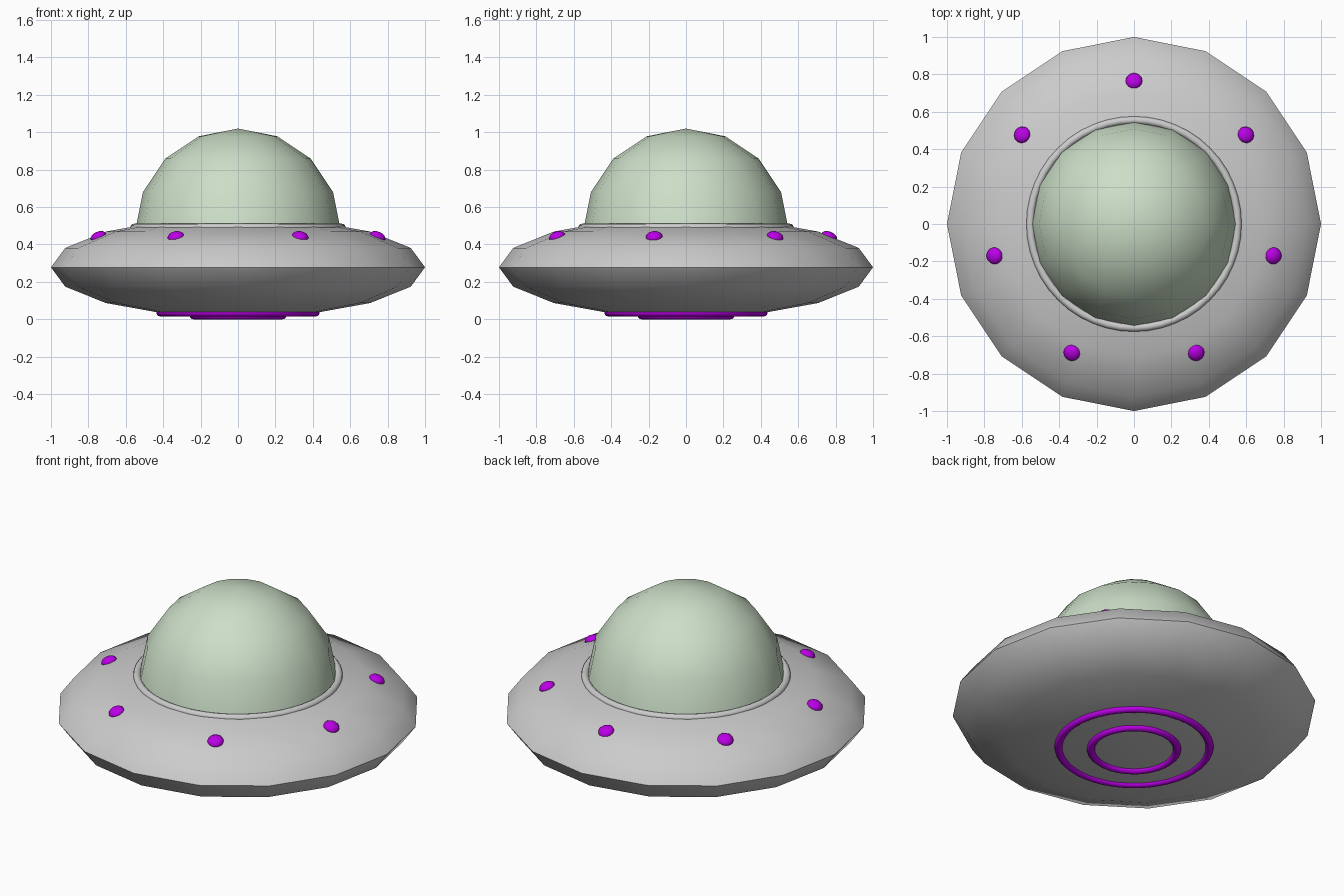
import bpy, bmesh
from math import cos, sin, pi, radians

if "Cube" in bpy.data.objects:
    bpy.data.objects.remove(bpy.data.objects["Cube"])


def material(name, rgb):
    m = bpy.data.materials.new(name)
    m.diffuse_color = (*rgb, 1)
    m.use_nodes = True
    m.node_tree.nodes["Principled BSDF"].inputs["Base Color"].default_value = m.diffuse_color
    return m


purple = material("purple", (0.5, 0.0, 0.8))
pale_green = material("pale_green", (0.6, 0.73, 0.57))


def finish(name, mat=None, angle=40):
    ob = bpy.context.object
    ob.name = name
    if mat:
        ob.data.materials.append(mat)
    bpy.ops.object.shade_smooth_by_angle(angle=radians(angle))
    return ob


def ball(name, loc, scale, mat=None, rot=(0, 0, 0), angle=40):
    bpy.ops.mesh.primitive_uv_sphere_add(segments=16, ring_count=8, radius=1,
                                         location=loc, rotation=rot)
    bpy.context.object.scale = scale
    bpy.ops.object.transform_apply(location=False, rotation=False, scale=True)
    return finish(name, mat, angle)


def ring(name, radius, tube, z, mat=None):
    bpy.ops.mesh.primitive_torus_add(major_segments=48, minor_segments=12,
                                     major_radius=radius, minor_radius=tube,
                                     location=(0, 0, z))
    return finish(name, mat, 60)


# Saucer hull: squashed 16-sided sphere with a sharp equator
ball("saucer_hull", (0, 0, 0.278), (1, 1, 0.27))

# Glass dome: upper half of a sphere
dome = ball("dome", (0, 0, 0.47), (0.55, 0.55, 0.55), pale_green)
bm = bmesh.new()
bm.from_mesh(dome.data)
bmesh.ops.delete(bm, geom=[v for v in bm.verts if v.co.z < -0.01], context='VERTS')
bm.to_mesh(dome.data)
bm.free()

# Rim around the dome
ring("dome_rim", 0.555, 0.021, 0.49)

# Purple rings under the hull
ring("outer_belly_ring", 0.415, 0.022, 0.037, purple)
ring("inner_belly_ring", 0.237, 0.022, 0.022, purple)

# Seven lights lying on the sloping upper hull
for i in range(7):
    a = pi / 2 + i * 2 * pi / 7
    ball(f"light_{i + 1}", (0.765 * cos(a), 0.765 * sin(a), 0.441),
         (0.045, 0.045, 0.028), purple, (0, radians(22), a), 60)
